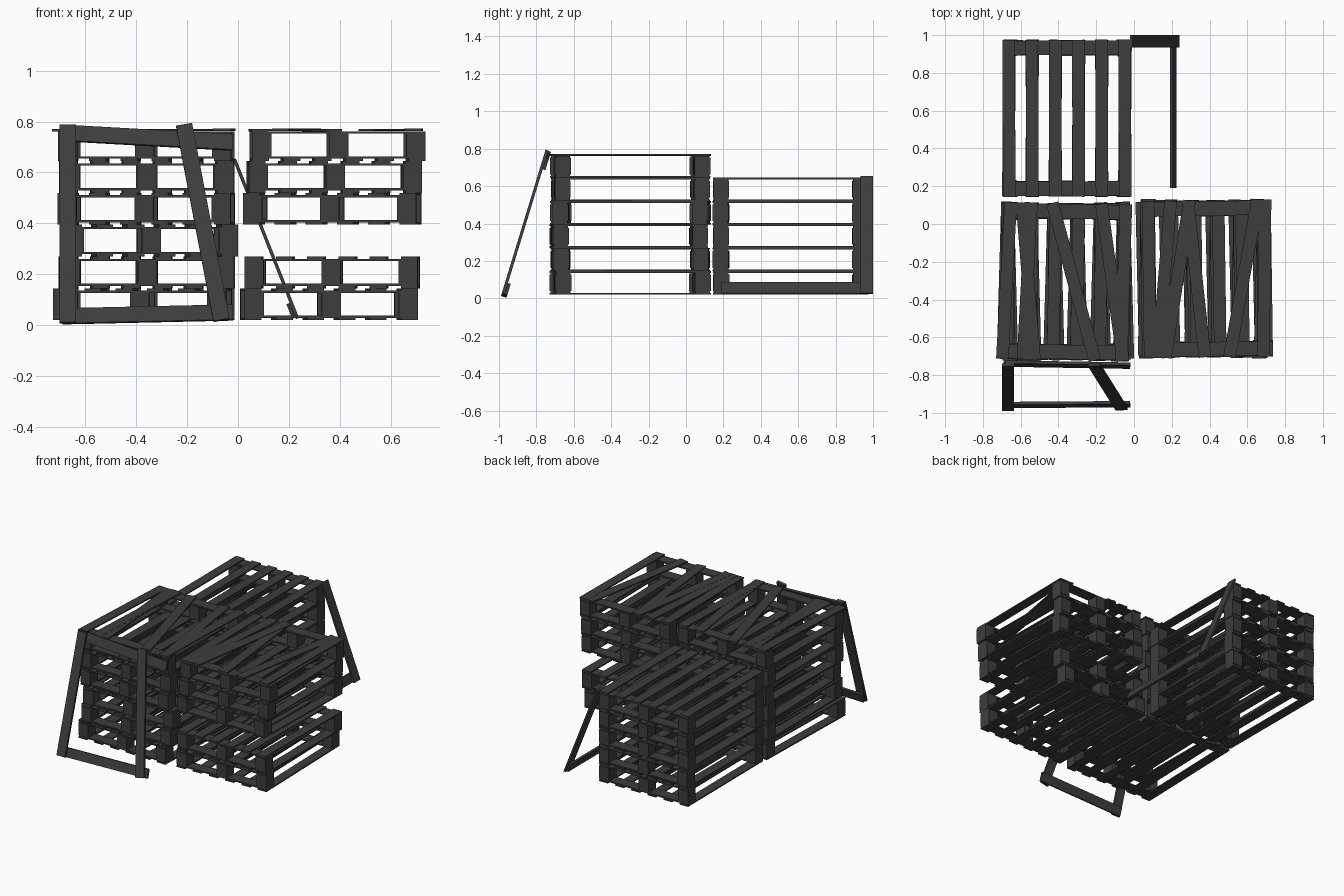
import bpy, bmesh, math
from mathutils import Matrix, Vector

cube = bpy.data.objects.get("Cube")
if cube:
    bpy.data.objects.remove(cube)

wood = bpy.data.materials.new("charcoal_wood")
wood.use_nodes = True
COLOUR = (0.047, 0.047, 0.047, 1)
wood.diffuse_color = COLOUR
wood.node_tree.nodes["Principled BSDF"].inputs["Base Color"].default_value = COLOUR

# Pallet proportions
WIDTH, LENGTH, PITCH = 0.68, 0.83, 0.125
BOARD, SLAT_W, BLOCK_X, BLOCK_Y = 0.009, 0.066, 0.075, 0.085


def add_box(bm, centre, size, turn=Matrix()):
    m = Matrix.Translation(centre) @ turn @ Matrix.Diagonal((*size, 1))
    bmesh.ops.create_cube(bm, size=1, matrix=m)


def finish(name, bm, location=(0, 0, 0), angle=0):
    mesh = bpy.data.meshes.new(name)
    bm.to_mesh(mesh)
    bm.free()
    mesh.materials.append(wood)
    obj = bpy.data.objects.new(name, mesh)
    obj.location = location
    obj.rotation_euler.z = math.radians(angle)
    bpy.context.collection.objects.link(obj)
    return obj


def pallet(name, x, y, layer, angle, loose=None):
    """Six blocks between end boards, with slats above and below.
    loose: (back, front) x positions of knocked-about top slats."""
    bm = bmesh.new()
    end_y = (LENGTH - BLOCK_Y) / 2
    side_x = (WIDTH - BLOCK_X) / 2
    block_h = PITCH - 4 * BOARD
    for sy in (-end_y, end_y):
        for sx in (-side_x, 0, side_x):
            add_box(bm, (sx, sy, PITCH / 2), (BLOCK_X, BLOCK_Y, block_h))
        for z in (1.5 * BOARD, PITCH - 1.5 * BOARD):
            add_box(bm, (0, sy, z), (WIDTH, BLOCK_Y * 0.9, BOARD))
    reach = (WIDTH - SLAT_W) / 2
    straight = [(s, s) for s in (-reach + 2 * reach * i / 5 for i in range(6))]
    for row, z in ((straight, BOARD / 2), (loose or straight, PITCH - BOARD / 2)):
        for i, (back, front) in enumerate(row):
            lean = math.atan2(front - back, LENGTH)
            lift = i % 3 * 0.001 if row is loose else 0
            add_box(bm, ((back + front) / 2, 0, z + lift),
                    (SLAT_W, LENGTH / math.cos(lean), BOARD),
                    Matrix.Rotation(lean, 4, "Z"))
    finish(name, bm, (x, y, 0.02 + layer * PITCH), angle)


# Front stack on the right: six layers, the top one with loose slats
loose_a = [(-0.30, -0.33), (-0.24, -0.16), (-0.19, -0.22),
           (-0.08, 0.16), (0.18, 0.31), (0.31, 0.30)]
shifts_a = [(-0.375, -1.6), (-0.36, 0.6), (-0.35, 1.5),
            (-0.36, -1.2), (-0.36, 0.5), (-0.36, -1)]
for i, (x, a) in enumerate(shifts_a):
    pallet(f"front_right_pallet_{i + 1}", x, -0.305, i, a, loose_a if i == 5 else None)

# Front stack on the left: the third layer is missing
loose_b = [(-0.34 + 0.03, -0.31), (-0.19, -0.27), (-0.09, -0.23),
           (-0.10, -0.02), (0.27, 0.11), (0.31, 0.29)]
shifts_b = {0: (0.357, 1.3), 1: (0.37, -0.6), 3: (0.37, -1.4),
            4: (0.378, 0.6), 5: (0.39, 0.8)}
for i, (x, a) in shifts_b.items():
    pallet(f"front_left_pallet_{i + 1}", x, -0.29, i, a, loose_b if i == 5 else None)

# Back stack: five tidy layers
for i, a in enumerate((0.3, -0.4, 0.2, -0.5, 0.2)):
    pallet(f"back_pallet_{i + 1}", -0.355, 0.56, i, a)


def plank(name, start, end, width, thick, facing):
    """Board from start to end whose broad face looks along facing."""
    start, end = Vector(start), Vector(end)
    along = (end - start).normalized()
    across = along.cross(Vector(facing)).normalized()
    normal = across.cross(along)
    turn = Matrix((across, along, normal)).transposed().to_4x4()
    bm = bmesh.new()
    add_box(bm, (start + end) / 2, (width, (end - start).length, thick), turn)
    finish(name, bm)


# Broken frame leaning against the front
def on_front(x, z, depth=0):
    return (x, -0.985 + 0.305 * z + depth, z)


front_face = (0, -1, 0.305)
plank("front_frame_post", on_front(-0.668, 0.01), on_front(-0.668, 0.785), 0.064, 0.016, front_face)
plank("front_frame_brace", on_front(-0.065, 0.02), on_front(-0.212, 0.787), 0.064, 0.016, front_face)
plank("front_frame_bottom", on_front(-0.69, 0.035, 0.016), on_front(-0.02, 0.05, 0.016), 0.062, 0.016, front_face)
plank("front_frame_top", on_front(-0.69, 0.755, 0.016), on_front(-0.02, 0.718, 0.016), 0.064, 0.016, front_face)

# Broken frame leaning against the side of the back stack
side_face = (0.63, 0, 0.25)
plank("side_frame_post", (0.234, 0.967, 0.026), (-0.014, 0.967, 0.652), 0.066, 0.013, side_face)
plank("side_frame_bottom", (0.208, 0.19, 0.056), (0.208, 0.99, 0.056), 0.062, 0.014, side_face)
